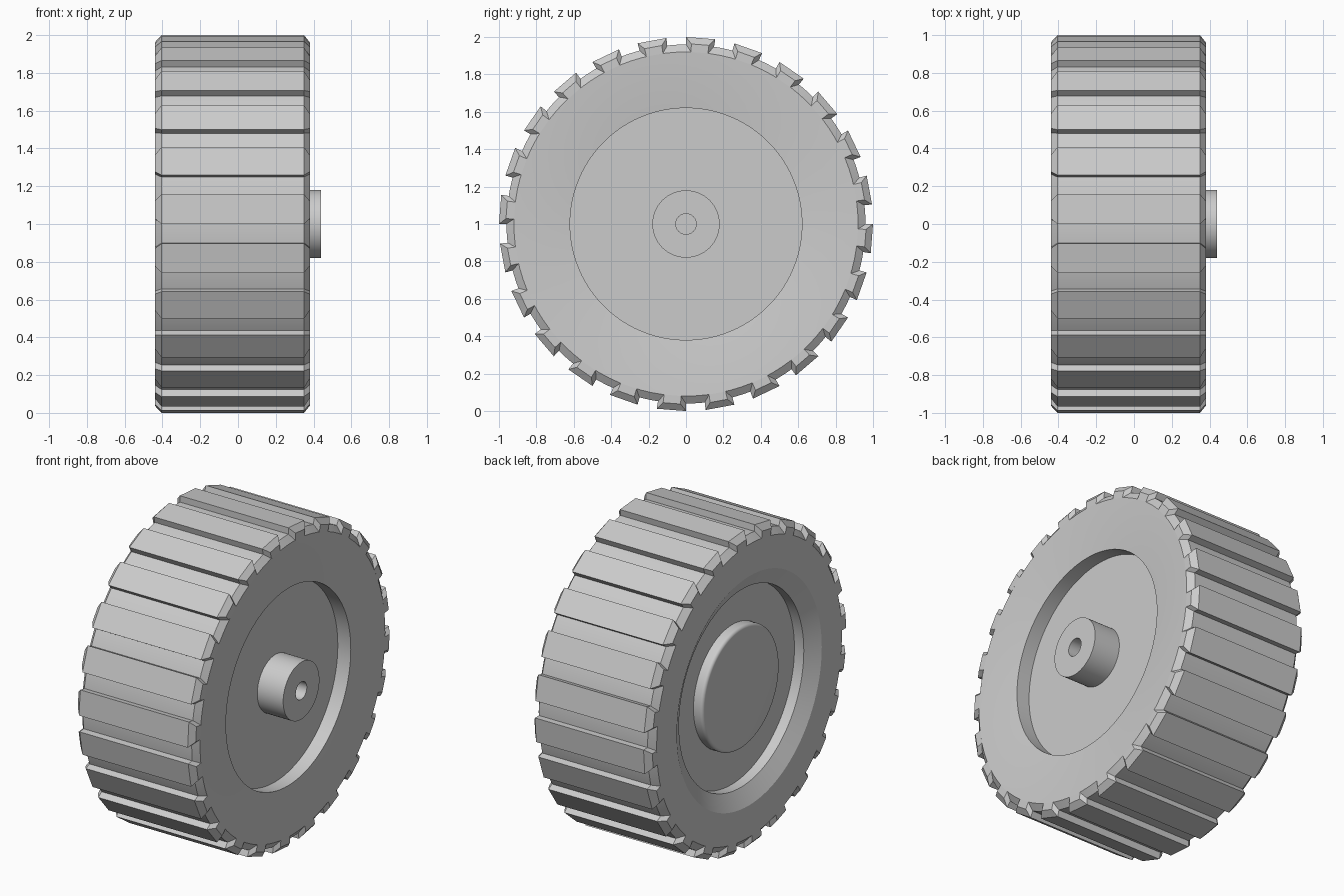
import bpy
import bmesh
from math import sin, cos, radians, tau

if "Cube" in bpy.data.objects:
    bpy.data.objects.remove(bpy.data.objects["Cube"], do_unlink=True)

AXLE_Z = 1.0
LUGS = 24

grey = bpy.data.materials.new("light_grey")
grey.use_nodes = True
grey.diffuse_color = (0.6, 0.6, 0.6, 1)
grey.node_tree.nodes["Principled BSDF"].inputs["Base Color"].default_value = (0.6, 0.6, 0.6, 1)


def point(x, r, a):
    """Position at distance r from the axle, angle a from straight up."""
    return (x, r * sin(a), AXLE_Z + r * cos(a))


def finish(name, bm, smooth=True):
    bmesh.ops.recalc_face_normals(bm, faces=bm.faces)
    mesh = bpy.data.meshes.new(name)
    bm.to_mesh(mesh)
    bm.free()
    mesh.materials.append(grey)
    obj = bpy.data.objects.new(name, mesh)
    bpy.context.collection.objects.link(obj)
    if smooth:
        bpy.ops.object.select_all(action="DESELECT")
        obj.select_set(True)
        bpy.context.view_layer.objects.active = obj
        bpy.ops.object.shade_smooth_by_angle(angle=radians(28))
    return obj


def lathe(name, profile, steps=96, closed=False):
    """Revolve (x, radius) points around the axle; open ends are capped."""
    bm = bmesh.new()
    rings = [[bm.verts.new(point(x, r, tau * i / steps)) for i in range(steps)]
             for x, r in profile]
    pairs = list(zip(rings, rings[1:]))
    if closed:
        pairs.append((rings[-1], rings[0]))
    else:
        bm.faces.new(rings[0])
        bm.faces.new(rings[-1])
    for a, b in pairs:
        for i in range(steps):
            j = (i + 1) % steps
            bm.faces.new((a[i], a[j], b[j], b[i]))
    return finish(name, bm)


# Tyre: chamfered shoulders, dished outer wall, bevelled inner wall
lathe("tyre", [(-0.31, 0.62), (-0.385, 0.62), (-0.44, 0.72), (-0.44, 0.92),
               (-0.405, 0.96), (0.35, 0.96), (0.38, 0.92), (0.37, 0.78),
               (0.35, 0.62), (0.25, 0.62)], closed=True)

# Wheel disc closing the middle
lathe("wheel_disc", [(-0.32, 0.625), (0.26, 0.625)])

# Axle hub with a blind bore
lathe("axle_hub", [(0.25, 0.18), (0.44, 0.18), (0.44, 0.055), (0.27, 0.055)], steps=64)

# Rounded cap on the other side
lip = [(-0.365 - 0.02 * sin(radians(t)), 0.363 + 0.02 * cos(radians(t)))
       for t in range(0, 91, 15)]
lathe("hub_cap", [(-0.31, 0.383)] + lip)

# Tread lugs: straight bars with tapered, chamfered ends
bm = bmesh.new()
SECTIONS = [(-0.44, 0.963, 1.7), (-0.405, 1.0, 0), (0.35, 1.0, 0), (0.38, 0.963, 1.7)]
for k in range(LUGS):
    start = k * 360 / LUGS
    loops = []
    for x, top, inset in SECTIONS:
        a, b = radians(start + inset), radians(start + 9 - inset)
        corners = [(0.92, a), (top, a), (top, b), (0.92, b)]
        loops.append([bm.verts.new(point(x, r, t)) for r, t in corners])
    for p, q in zip(loops, loops[1:]):
        for i in range(4):
            j = (i + 1) % 4
            bm.faces.new((p[i], p[j], q[j], q[i]))
    bm.faces.new(loops[0])
    bm.faces.new(loops[-1])
finish("tread_lugs", bm, smooth=False)
